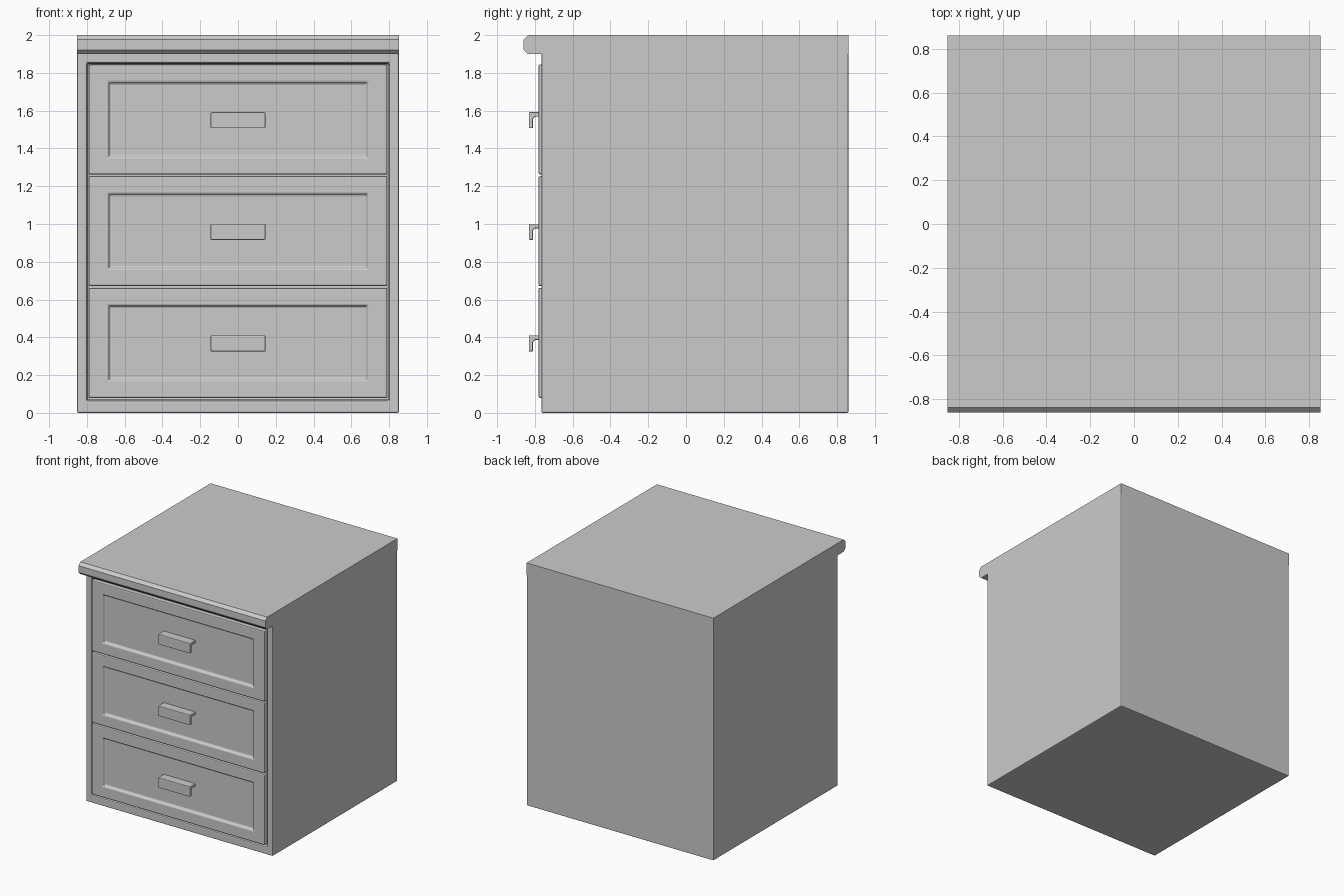
import bpy, bmesh
from mathutils import Vector

if "Cube" in bpy.data.objects:
    bpy.data.objects.remove(bpy.data.objects["Cube"])

HW, FRONT, BACK = 0.852, -0.765, 0.86


def finish(name, bm, bevel=0.0, segments=2):
    bmesh.ops.recalc_face_normals(bm, faces=bm.faces)
    mesh = bpy.data.meshes.new(name)
    bm.to_mesh(mesh)
    bm.free()
    ob = bpy.data.objects.new(name, mesh)
    bpy.context.collection.objects.link(ob)
    if bevel:
        mod = ob.modifiers.new("soft_edges", 'BEVEL')
        mod.width, mod.segments = bevel, segments
        mod.limit_method = 'ANGLE'
    return ob


def box(lo, hi):
    bm = bmesh.new()
    bmesh.ops.create_cube(bm, size=1)
    lo, hi = Vector(lo), Vector(hi)
    for v in bm.verts:
        v.co = (lo + hi) / 2 + v.co * (hi - lo)
    return bm


def recess(bm, hx, z0, z1, depth, slope):
    """Sink a rectangular panel into the front (-y) face."""
    bm.normal_update()
    face = min(bm.faces, key=lambda f: f.calc_center_median().y)
    y = face.calc_center_median().y
    for s, d in ((0, 0), (slope, depth)):
        mid = (z0 + z1) / 2
        bmesh.ops.inset_individual(bm, faces=[face], thickness=0.005)
        for v in face.verts:
            right, up = v.co.x > 0, v.co.z > mid
            v.co = ((hx - s) * (1 if right else -1), y + d,
                    z1 - s if up else z0 + s)


def extrude_x(name, profile, hx, bevel=0.0):
    """Extrude a (y, z) profile symmetrically along x."""
    bm = bmesh.new()
    face = bm.faces.new([bm.verts.new((-hx, y, z)) for y, z in profile])
    out = bmesh.ops.extrude_face_region(bm, geom=[face])
    verts = [g for g in out["geom"] if isinstance(g, bmesh.types.BMVert)]
    bmesh.ops.translate(bm, verts=verts, vec=(2 * hx, 0, 0))
    return finish(name, bm, bevel)


# Carcass with a shallow opening for the drawers
body = box((-HW, FRONT, 0), (HW, BACK, 1.91))
recess(body, 0.80, 0.064, 1.852, 0.025, 0.004)
finish("cabinet_body", body, 0.007)

# Top slab with chamfered front overhang
extrude_x("top_slab", [(BACK, 1.9), (BACK, 2.0), (-0.837, 2.0), (-0.86, 1.977),
                       (-0.86, 1.922), (-0.837, 1.9)], HW)

# Three panelled drawers with L-shaped pulls
for i, name in enumerate(("bottom", "middle", "top")):
    zc = 0.371 + 0.591 * i
    front = box((-0.79, -0.781, zc - 0.291), (0.79, -0.73, zc + 0.291))
    recess(front, 0.686, zc - 0.198, zc + 0.198, 0.018, 0.006)
    finish(name + "_drawer_front", front, 0.008)
    t, b = zc + 0.039, zc - 0.046
    extrude_x(name + "_drawer_handle",
              [(-0.755, t), (-0.832, t), (-0.832, b), (-0.81, b),
               (-0.81, t - 0.034), (-0.80, t - 0.024), (-0.755, t - 0.024)],
              0.145, 0.005)
